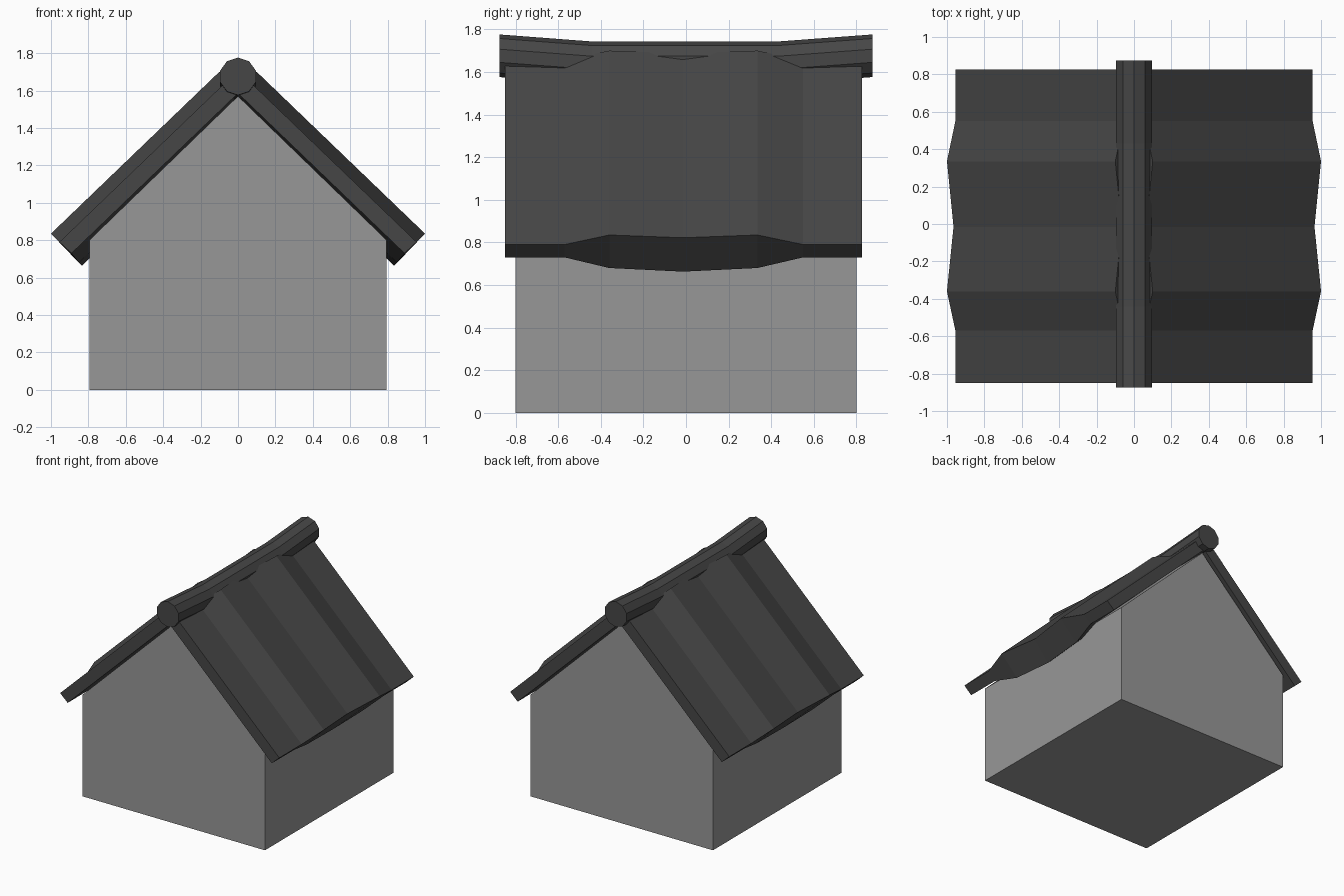
import bpy, math

if "Cube" in bpy.data.objects:
    bpy.data.objects.remove(bpy.data.objects["Cube"])


def material(name, value):
    m = bpy.data.materials.new(name)
    m.diffuse_color = (value, value, value, 1)
    m.use_nodes = True
    m.node_tree.nodes["Principled BSDF"].inputs["Base Color"].default_value = m.diffuse_color
    return m


WALL = material("wall_grey", 0.31)
ROOF = material("roof_charcoal", 0.062)


def loft(name, rings, mat):
    """Skin a row of equal-sized point rings and cap both ends."""
    n = len(rings[0])
    verts = [p for ring in rings for p in ring]
    faces = [list(range(n)), [len(verts) - 1 - i for i in range(n)]]
    for r in range(len(rings) - 1):
        for i in range(n):
            a, b = r * n + i, r * n + (i + 1) % n
            faces.append([a, a + n, b + n, b])
    me = bpy.data.meshes.new(name)
    me.from_pydata(verts, [], faces)
    me.materials.append(mat)
    ob = bpy.data.objects.new(name, me)
    bpy.context.collection.objects.link(ob)
    return ob


# Gabled house body
gable = [(-0.795, 0), (0.795, 0), (0.795, 0.8), (0, 1.57), (-0.795, 0.8)]
loft("house_body", [[(x, y, z) for x, z in gable] for y in (-0.8, 0.8)], WALL)

# Roof slabs: thin at the gables, swollen along the middle
END = ((0.955, 0.79), (0.89, 0.73))      # eave top, eave bottom
BULGE = ((1.0, 0.835), (0.85, 0.68))
MIDDLE = ((0.965, 0.822), (0.835, 0.663))
RUN, RISE = 0.9, 0.865                   # eave to ridge
stations = [(-0.85, END), (-0.57, END), (-0.36, BULGE), (-0.015, MIDDLE),
            (0.335, BULGE), (0.55, END), (0.825, END)]
for side, label in ((-1, "left"), (1, "right")):
    rings = []
    for y, ((tx, tz), (bx, bz)) in stations:
        section = [(bx, bz), (tx, tz), (tx - RUN, tz + RISE), (bx - RUN, bz + RISE)]
        if side < 0:
            section.reverse()            # keep normals outward
        rings.append([(side * x, y, z) for x, z in section])
    loft("roof_slab_" + label, rings, ROOF)

# Ten-sided ridge log with upturned ends
log = []
for y, cz in ((-0.875, 1.676), (-0.44, 1.643), (0.43, 1.643), (0.875, 1.676)):
    log.append([(0.1 * math.sin(-math.tau * i / 10), y, cz + 0.1 * math.cos(math.tau * i / 10))
                for i in range(10)])
loft("ridge_log", log, ROOF)
